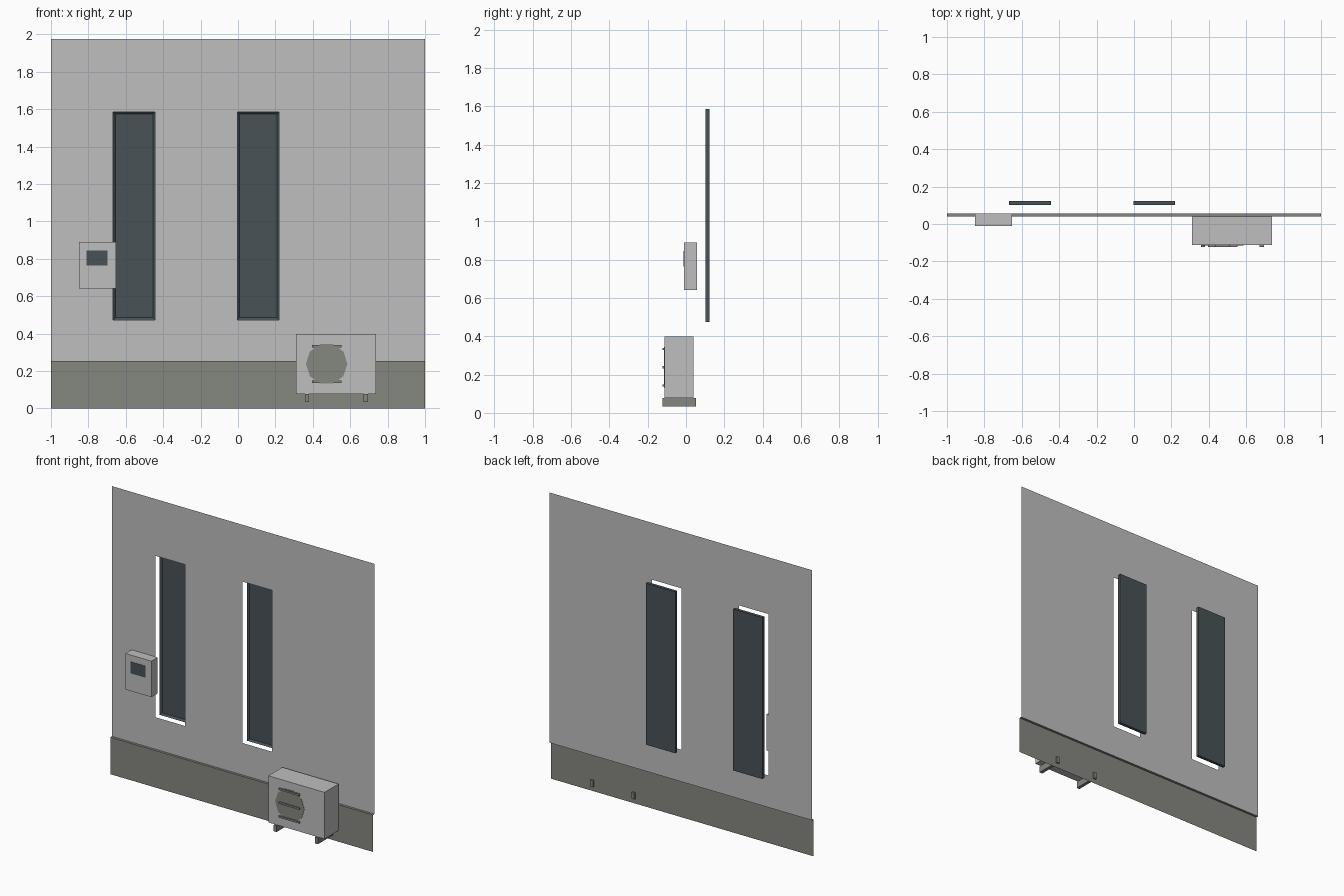
import bpy
import bmesh
from math import radians
from mathutils import Matrix

cube = bpy.data.objects.get("Cube")
if cube:
    bpy.data.objects.remove(cube)


def material(name, rgb):
    mat = bpy.data.materials.new(name)
    mat.use_nodes = True
    colour = (*rgb, 1)
    mat.diffuse_color = colour
    mat.node_tree.nodes["Principled BSDF"].inputs["Base Color"].default_value = colour
    return mat


light_grey = material("light grey", (0.52, 0.52, 0.52))
stone = material("stone grey", (0.235, 0.246, 0.216))
slate = material("dark slate", (0.065, 0.084, 0.093))


def finish(name, bm, mat):
    mesh = bpy.data.meshes.new(name)
    bm.to_mesh(mesh)
    bm.free()
    mesh.materials.append(mat)
    obj = bpy.data.objects.new(name, mesh)
    bpy.context.collection.objects.link(obj)
    return obj


def box_mesh(x, y, z):
    bm = bmesh.new()
    size = [b - a for a, b in (x, y, z)]
    centre = [(a + b) / 2 for a, b in (x, y, z)]
    bmesh.ops.create_cube(bm, size=1, matrix=Matrix.Translation(centre) @ Matrix.Diagonal((*size, 1)))
    return bm


def box(name, x, y, z, mat):
    return finish(name, box_mesh(x, y, z), mat)


WALL_Y, PLINTH_Y, PLINTH_TOP = 0.057, 0.04, 0.254
WINDOW_Z = (0.474, 1.585)
WINDOWS = {"right": (-0.667, -0.443), "left": (-0.004, 0.22)}

# Thin wall sheet with two window openings
xs = [-1, *WINDOWS["right"], *WINDOWS["left"], 1]
zs = [PLINTH_TOP, *WINDOW_Z, 1.976]
bm = bmesh.new()
grid = [[bm.verts.new((x, WALL_Y, z)) for z in zs] for x in xs]
for i in range(len(xs) - 1):
    for j in range(len(zs) - 1):
        if i in (1, 3) and j == 1:
            continue
        bm.faces.new((grid[i][j], grid[i + 1][j], grid[i + 1][j + 1], grid[i][j + 1]))
bmesh.ops.dissolve_limit(bm, angle_limit=radians(1), verts=bm.verts, edges=bm.edges)
finish("wall", bm, light_grey)

# Plinth sheet with its top ledge running back to the wall
bm = bmesh.new()
profile = [(PLINTH_Y, 0), (PLINTH_Y, PLINTH_TOP), (WALL_Y, PLINTH_TOP)]
rows = [[bm.verts.new((x, y, z)) for x in (-1, 1)] for y, z in profile]
for low, high in zip(rows, rows[1:]):
    bm.faces.new((low[0], low[1], high[1], high[0]))
finish("plinth", bm, stone)

# Window slabs with a recessed pane on the front
for side, x in WINDOWS.items():
    bm = box_mesh(x, (0.101, 0.122), WINDOW_Z)
    bm.normal_update()
    front = [f for f in bm.faces if f.normal.y < -0.9]
    bmesh.ops.inset_region(bm, faces=front, thickness=0.017)
    bmesh.ops.translate(bm, verts=front[0].verts, vec=(0, 0.012, 0))
    finish(side + "_window", bm, slate)

# Wall-mounted control box with a small screen
box("control_box", (-0.85, -0.652), (-0.01, WALL_Y), (0.642, 0.89), light_grey)
box("control_screen", (-0.81, -0.697), (-0.012, -0.01), (0.765, 0.845), slate)

# Outdoor fan unit
box("fan_unit", (0.31, 0.738), (-0.113, PLINTH_Y - 0.0005), (0.077, 0.398), light_grey)

# Ten-sided fan opening on the front of the unit
bm = bmesh.new()
bmesh.ops.create_cone(bm, cap_ends=True, segments=10, radius1=0.111, radius2=0.111, depth=0.002,
                      matrix=Matrix.Translation((0.474, -0.114, 0.238))
                      @ Matrix.Rotation(radians(90), 4, "X") @ Matrix.Rotation(radians(90), 4, "Z"))
finish("fan_opening", bm, stone)

# Guard bars across the fan
for i, z in enumerate((0.143, 0.238, 0.333)):
    box(f"guard_bar_{i + 1}", (0.395, 0.553), (-0.123, -0.113), (z - 0.006, z + 0.006), stone)

# Bracket feet reaching back through the plinth
for side, x in (("right", 0.369), ("left", 0.683)):
    box(side + "_foot", (x - 0.011, x + 0.011), (-0.123, 0.052), (0.033, 0.077), stone)
